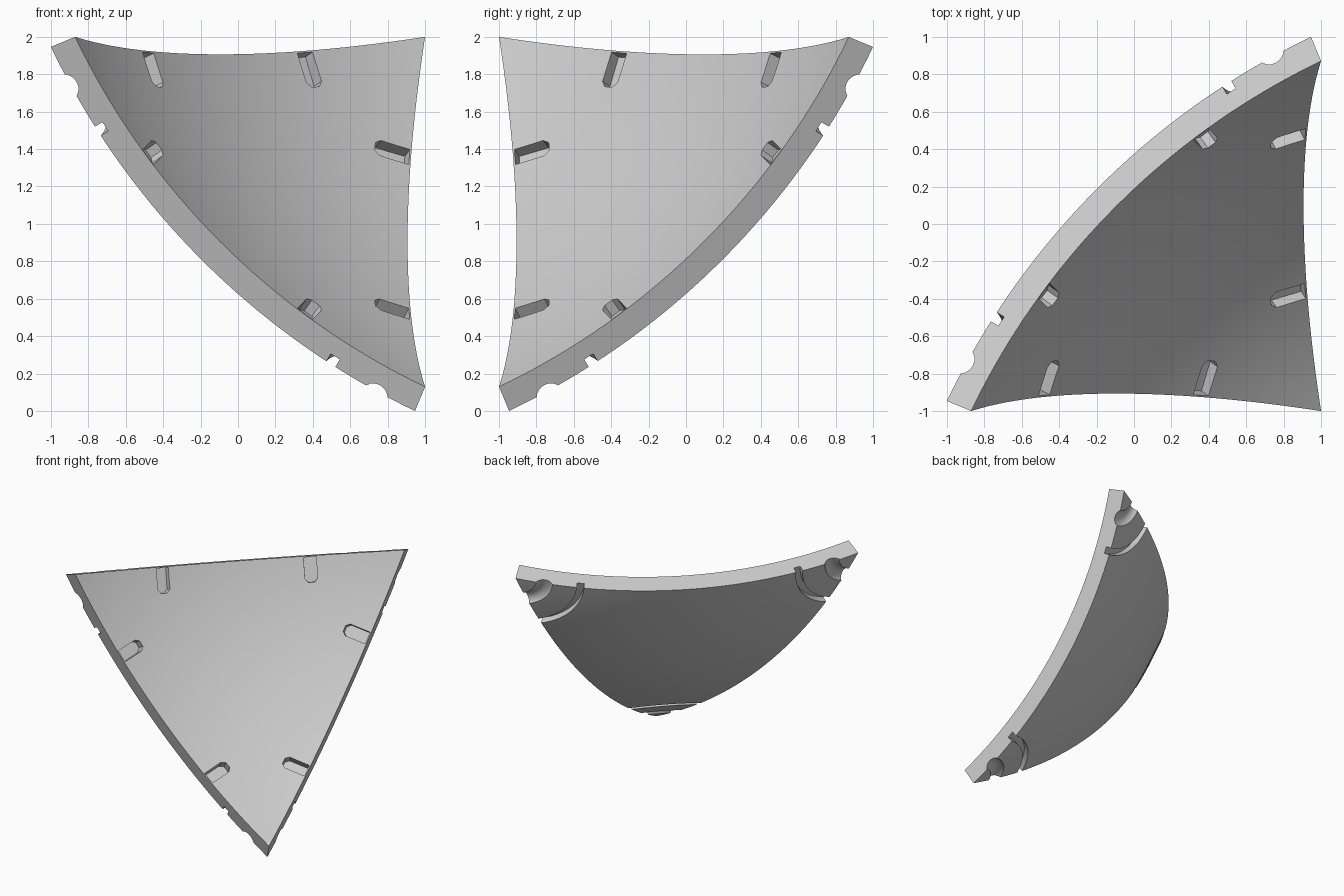
import bpy, bmesh
from math import sin, cos, radians, pi
from mathutils import Vector, Matrix

if "Cube" in bpy.data.objects:
    bpy.data.objects.remove(bpy.data.objects["Cube"], do_unlink=True)

INNER, OUTER = 3.70, 3.85          # shell radii
CENTRE = Vector((2.322, -2.322, 3.322))
K = 1 + 2 ** 0.5
CORNERS = [Vector(c).normalized() for c in ((-K, 1, -1), (-1, K, -1), (-1, 1, -K))]
ARC = CORNERS[0].angle(CORNERS[1])
N = 36                             # surface subdivisions


def make_object(name, bm):
    bmesh.ops.recalc_face_normals(bm, faces=bm.faces)
    mesh = bpy.data.meshes.new(name)
    bm.to_mesh(mesh)
    bm.free()
    obj = bpy.data.objects.new(name, mesh)
    obj.location = CENTRE
    bpy.context.collection.objects.link(obj)
    return obj


def along_edge(a, b, t):
    return (a * sin((1 - t) * ARC) + b * sin(t * ARC)) / sin(ARC)


# Curved triangular shell
def build_shell():
    bm = bmesh.new()
    a, b, c = CORNERS
    grid = {}
    for i in range(N + 1):
        for j in range(N + 1 - i):
            p = a * (N - i - j) + b * i + c * j
            grid[i, j] = bm.verts.new(p.normalized() * INNER)
    for i in range(N):
        for j in range(N - i):
            bm.faces.new((grid[i, j], grid[i + 1, j], grid[i, j + 1]))
            if i + j < N - 1:
                bm.faces.new((grid[i + 1, j], grid[i + 1, j + 1], grid[i, j + 1]))
    new = bmesh.ops.extrude_face_region(bm, geom=bm.faces[:], use_keep_orig=True)
    for v in new["geom"]:
        if isinstance(v, bmesh.types.BMVert):
            v.co *= OUTER / INNER
    return make_object("shell_panel", bm)


# Closed ring turned around a corner axis; profile is (distance off axis, height)
def add_ring(bm, axis, profile, steps=96):
    turn = axis.to_track_quat('Z', 'Y')
    loops = []
    for s in range(steps):
        w = 2 * pi * s / steps
        loops.append([bm.verts.new(turn @ Vector((r * cos(w), r * sin(w), h)))
                      for r, h in profile])
    n = len(profile)
    for s in range(steps):
        p, q = loops[s], loops[(s + 1) % steps]
        for k in range(n):
            bm.faces.new((p[k], p[(k + 1) % n], q[(k + 1) % n], q[k]))


# Slot cutter starting just inside an edge, with a clipped inner end
def add_slot(bm, a, b, inside, t):
    out = along_edge(a, b, t)
    side = inside.cross(out).normalized()
    outline = [(0.01, -0.05), (0.18, -0.05), (0.21, -0.025),
               (0.21, 0.025), (0.18, 0.05), (0.01, 0.05)]
    low, high = [[bm.verts.new(out * r + inside * u + side * v) for u, v in outline]
                 for r in (INNER - 0.1, INNER + 0.07)]
    bm.faces.new(low)
    bm.faces.new(high)
    n = len(outline)
    for k in range(n):
        bm.faces.new((low[k], low[(k + 1) % n], high[(k + 1) % n], high[k]))


def build_cutters():
    bm = bmesh.new()
    groove = [(r * sin(radians(g)), r * cos(radians(g)))
              for g, r in ((7.3, 3.8), (7.3, 3.95), (8.15, 3.95), (8.15, 3.8))]
    mid, lift = radians(3.45), OUTER + 0.035
    scoop = [(lift * sin(mid) + 0.075 * cos(w), lift * cos(mid) + 0.075 * sin(w))
             for w in (2 * pi * k / 20 for k in range(20))]
    for i in range(3):
        a, b, c = (CORNERS[(i + k) % 3] for k in range(3))
        add_ring(bm, a, groove)
        add_ring(bm, a, scoop)
        inside = a.cross(b).normalized()
        if inside.dot(c) < 0:
            inside = -inside
        for t in (0.28, 0.72):
            add_slot(bm, a, b, inside, t)
    return make_object("recess_cutters", bm)


shell = build_shell()
cutters = build_cutters()
cutters.hide_render = True

# Cut corner grooves, corner scoops and edge slots
cut = shell.modifiers.new("recesses", 'BOOLEAN')
cut.operation = 'DIFFERENCE'
cut.solver = 'EXACT'
cut.object = cutters
for o in bpy.context.selected_objects:
    o.select_set(False)
bpy.context.view_layer.objects.active = shell
shell.select_set(True)
bpy.ops.object.modifier_apply(modifier=cut.name)
bpy.data.objects.remove(cutters, do_unlink=True)

# Plain grey finish
grey = bpy.data.materials.new("light_grey")
grey.use_nodes = True
colour = (0.6, 0.6, 0.6, 1)
grey.diffuse_color = colour
grey.node_tree.nodes["Principled BSDF"].inputs["Base Color"].default_value = colour
shell.data.materials.clear()
shell.data.materials.append(grey)
bpy.ops.object.shade_smooth_by_angle(angle=radians(25))
